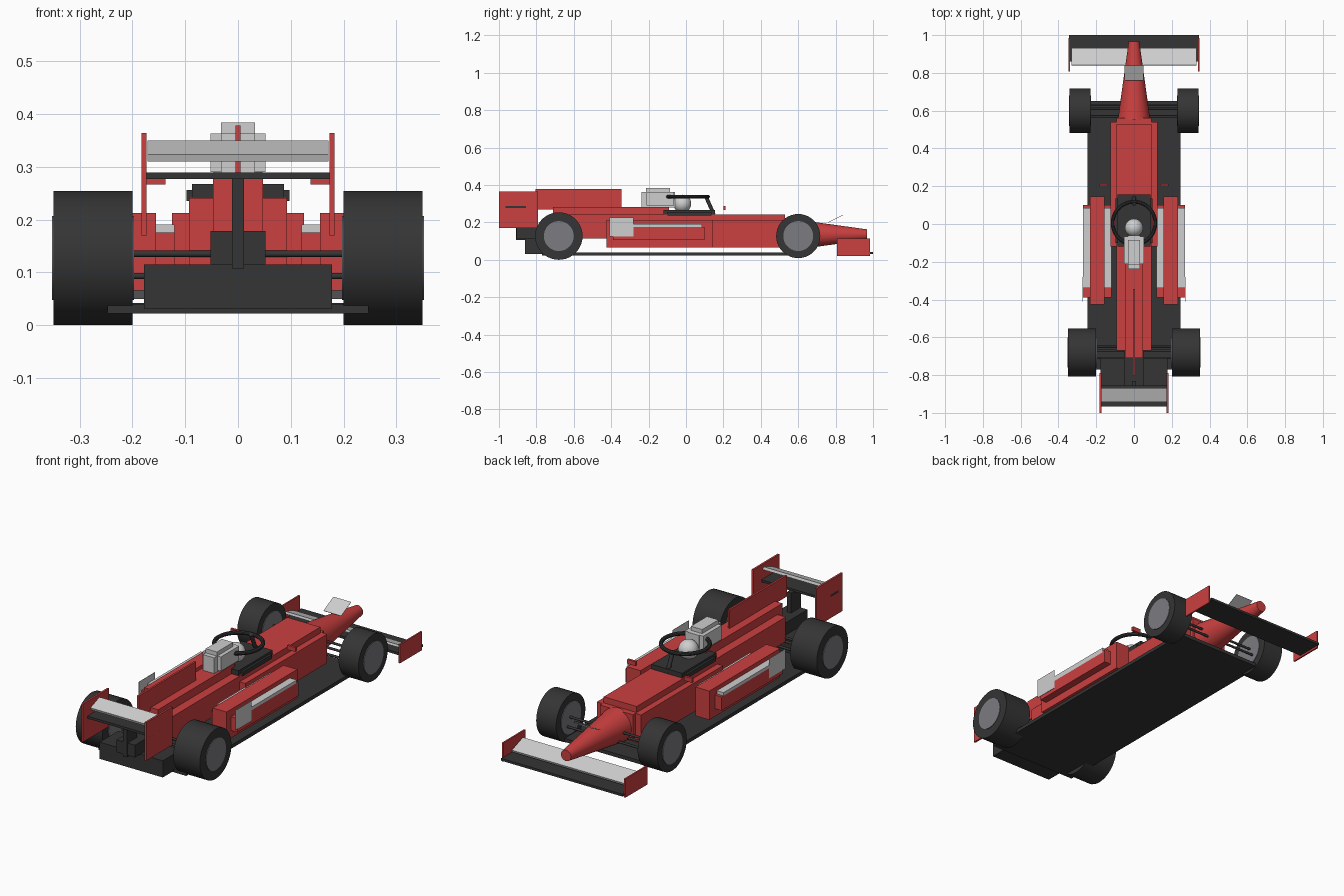
import bpy
import math
from mathutils import Vector

old = bpy.data.objects.get("Cube")
if old:
    bpy.data.objects.remove(old, do_unlink=True)


def material(name, r, g, b):
    m = bpy.data.materials.new(name)
    m.use_nodes = True
    m.diffuse_color = (r, g, b, 1)
    m.node_tree.nodes["Principled BSDF"].inputs["Base Color"].default_value = (r, g, b, 1)
    return m


RED = material("body red", 0.6, 0.05, 0.05)
DARK = material("carbon black", 0.035, 0.035, 0.035)
LIGHT = material("light grey", 0.62, 0.62, 0.62)
HUB = material("hub grey", 0.2, 0.2, 0.22)


def finish(name, mat, smooth=False):
    o = bpy.context.object
    o.name = name
    o.data.materials.append(mat)
    if smooth:
        bpy.ops.object.shade_smooth_by_angle(angle=math.radians(35))
    return o


def box(name, mat, x, y, z, tilt=0):
    """Box from (min, max) ranges, tilted about x in degrees."""
    mid = [(a + b) / 2 for a, b in (x, y, z)]
    bpy.ops.mesh.primitive_cube_add(size=1, location=mid)
    o = finish(name, mat)
    o.scale = [b - a for a, b in (x, y, z)]
    o.rotation_euler.x = math.radians(tilt)
    return o


def centred(name, mat, half, y, z, tilt=0):
    return box(name, mat, (-half, half), y, z, tilt)


def pair(name, mat, x, y, z):
    box(name + "_left", mat, x, y, z)
    box(name + "_right", mat, (-x[1], -x[0]), y, z)


def rod(name, mat, a, b, r1, r2=None, sides=12):
    """Round bar or cone between two points."""
    a, b = Vector(a), Vector(b)
    bpy.ops.mesh.primitive_cone_add(vertices=sides, radius1=r1, radius2=r1 if r2 is None else r2,
                                    depth=(b - a).length, location=(a + b) / 2)
    o = finish(name, mat, True)
    o.rotation_euler = (b - a).to_track_quat('Z', 'Y').to_euler()
    return o


# Floor, diffuser and gearbox
centred("floor", DARK, 0.247, (-0.77, 0.65), (0.022, 0.04))
centred("diffuser", DARK, 0.178, (-0.86, -0.71), (0.03, 0.115))
centred("gearbox", DARK, 0.052, (-0.905, -0.66), (0.115, 0.178))
centred("wing_pylon", DARK, 0.011, (-0.91, -0.83), (0.107, 0.28))

# Stacked body shell
centred("tub", RED, 0.125, (-0.12, 0.54), (0.065, 0.212))
centred("tub_top", RED, 0.093, (-0.12, 0.53), (0.1, 0.243))
centred("tub_front", RED, 0.093, (0.45, 0.56), (0.09, 0.212))
centred("engine_cover", RED, 0.093, (-0.67, -0.1), (0.115, 0.241))
centred("engine_spine", RED, 0.047, (-0.71, -0.09), (0.155, 0.283))
centred("engine_fin", RED, 0.005, (-0.805, -0.345), (0.27, 0.378))
rod("nose_cone", RED, (0, 0.55, 0.135), (0, 0.967, 0.135), 0.086, 0.028, 32)
centred("nose_panel", LIGHT, 0.05, (0.755, 0.845), (0.219, 0.221), 27)

# Sidepods with light strips and side plates
pair("sidepod_core", RED, (0.155, 0.233), (-0.425, 0.145), (0.065, 0.212))
pair("sidepod_shell", RED, (0.12, 0.271), (-0.39, 0.1), (0.105, 0.175))
pair("sidepod_strip", LIGHT, (0.12, 0.271), (-0.34, 0.085), (0.165, 0.191))
pair("side_plate", LIGHT, (0.271, 0.273), (-0.41, -0.28), (0.125, 0.225))
pair("mirror", RED, (0.137, 0.183), (0.2, 0.212), (0.266, 0.288))

# Cockpit, helmet and airbox
centred("cockpit_rim", DARK, 0.098, (-0.1, 0.135), (0.235, 0.256))
centred("cockpit_pad", DARK, 0.087, (-0.12, 0.155), (0.235, 0.267))
bpy.ops.mesh.primitive_uv_sphere_add(segments=32, ring_count=16, radius=0.048, location=(0, -0.02, 0.3))
finish("helmet", LIGHT, True)
centred("airbox", LIGHT, 0.052, (-0.212, -0.065), (0.29, 0.363))
centred("airbox_core", LIGHT, 0.032, (-0.238, -0.06), (0.28, 0.363))
centred("airbox_top", LIGHT, 0.032, (-0.215, -0.085), (0.33, 0.384))

# Halo ring and front strut
bpy.ops.mesh.primitive_torus_add(major_segments=40, minor_segments=10, major_radius=0.113,
                                 minor_radius=0.01, location=(0, 0.005, 0.338))
finish("halo_ring", DARK, True)
rod("halo_strut", DARK, (0, 0.105, 0.342), (0, 0.148, 0.245), 0.01)

# Rear wing
centred("rear_wing_plane", DARK, 0.183, (-0.965, -0.855), (0.277, 0.289))
centred("rear_wing_flap", LIGHT, 0.172, (-0.943, -0.865), (0.323, 0.337), 20)
pair("rear_endplate", RED, (0.173, 0.183), (-1.0, -0.79), (0.17, 0.364))

# Front wing
centred("front_wing_plane", DARK, 0.343, (0.86, 1.0), (0.03, 0.042))
centred("front_wing_flap", LIGHT, 0.33, (0.838, 0.932), (0.065, 0.077), -20)
pair("front_endplate", RED, (0.34, 0.348), (0.808, 0.985), (0.02, 0.115))

# Wheels, hubs and suspension arms
wheels = {
    "rear": (-0.68, 0.127, 0.2, 0.35),
    "front": (0.6, 0.118, 0.23, 0.342),
}
for end, (y, r, inner, outer) in wheels.items():
    for side, s in (("left", 1), ("right", -1)):
        tag = end + "_" + side
        rod("tyre_" + tag, DARK, (s * inner, y, 0.127), (s * outer, y, 0.127), r, sides=40)
        rod("hub_" + tag, HUB, (s * (inner - 0.003), y, 0.127), (s * (outer + 0.003), y, 0.127),
            0.08, sides=40)
        for i, (dy, z) in enumerate(((0.01, 0.135), (0.03, 0.093), (-0.03, 0.093))):
            rod(f"arm_{tag}_{i + 1}", DARK, (s * 0.05, y + dy, z), (s * (inner + 0.02), y + dy, z), 0.006)
